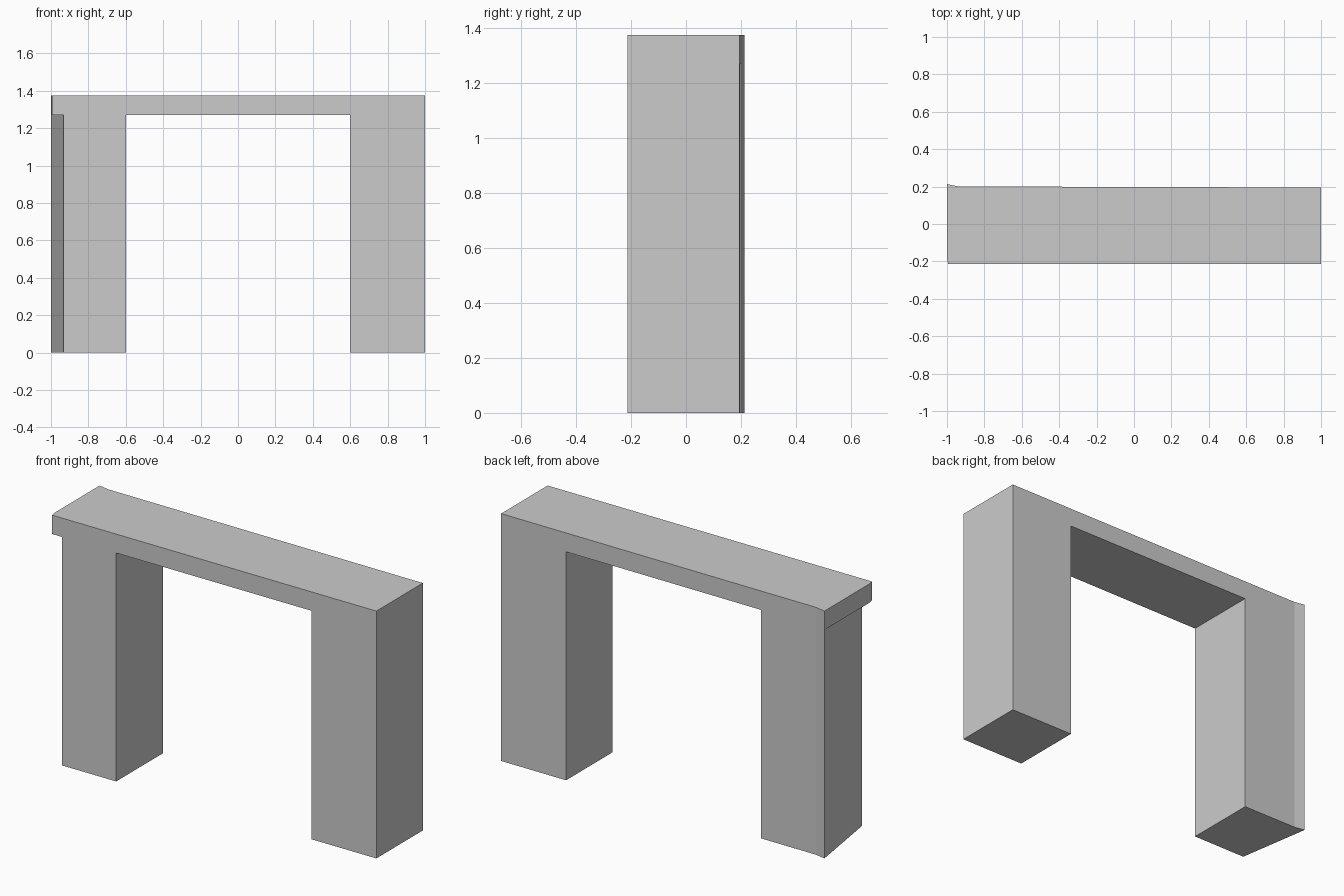
import bpy
import bmesh

cube = bpy.data.objects.get("Cube")
if cube:
    bpy.data.objects.remove(cube, do_unlink=True)

# Main dimensions
HEIGHT, UNDERSIDE = 1.375, 1.27
FRONT = -0.213
OPENING = 0.6       # half width of the passage
FLARE_X = -0.94     # where the back face starts to flare outward
FLARE_Y = 0.213

grey = bpy.data.materials.new("plain grey")
grey.use_nodes = True
grey.diffuse_color = (0.6, 0.6, 0.6, 1)
grey.node_tree.nodes["Principled BSDF"].inputs["Base Color"].default_value = (0.6, 0.6, 0.6, 1)


def back(x):
    """The back face drifts very slightly outward toward -x."""
    return 0.198 - 0.003 * x


def prism(name, outline, z0, z1, open_top=False):
    """Extrude a counter-clockwise footprint from z0 to z1."""
    bm = bmesh.new()
    base = bm.faces.new([bm.verts.new((x, y, z0)) for x, y in outline])
    top = bmesh.ops.extrude_face_region(bm, geom=[base], use_keep_orig=True)["geom"]
    verts = [g for g in top if isinstance(g, bmesh.types.BMVert)]
    bmesh.ops.translate(bm, verts=verts, vec=(0, 0, z1 - z0))
    bmesh.ops.recalc_face_normals(bm, faces=bm.faces)
    if open_top:
        lids = [f for f in bm.faces if f.normal.z > 0.9]
        bmesh.ops.delete(bm, geom=lids, context='FACES_ONLY')
    mesh = bpy.data.meshes.new(name)
    bm.to_mesh(mesh)
    bm.free()
    mesh.materials.append(grey)
    obj = bpy.data.objects.new(name, mesh)
    bpy.context.collection.objects.link(obj)
    return obj


# Lintel spanning both legs, with its flared back corner
prism("lintel", [(-0.994, FRONT), (1, FRONT), (1, back(1)),
                 (FLARE_X, back(FLARE_X)), (-1, FLARE_Y), (-1, -0.18)],
      UNDERSIDE, HEIGHT)

# Plain rectangular leg
prism("left_leg", [(OPENING, FRONT), (1, FRONT), (1, back(1)), (OPENING, back(OPENING))],
      0, UNDERSIDE, open_top=True)

# Leg with a slanted outer side and flared back corner
prism("right_leg", [(-0.933, FRONT), (-OPENING, FRONT), (-OPENING, back(-OPENING)),
                    (FLARE_X, back(FLARE_X)), (-1, FLARE_Y)],
      0, UNDERSIDE, open_top=True)
